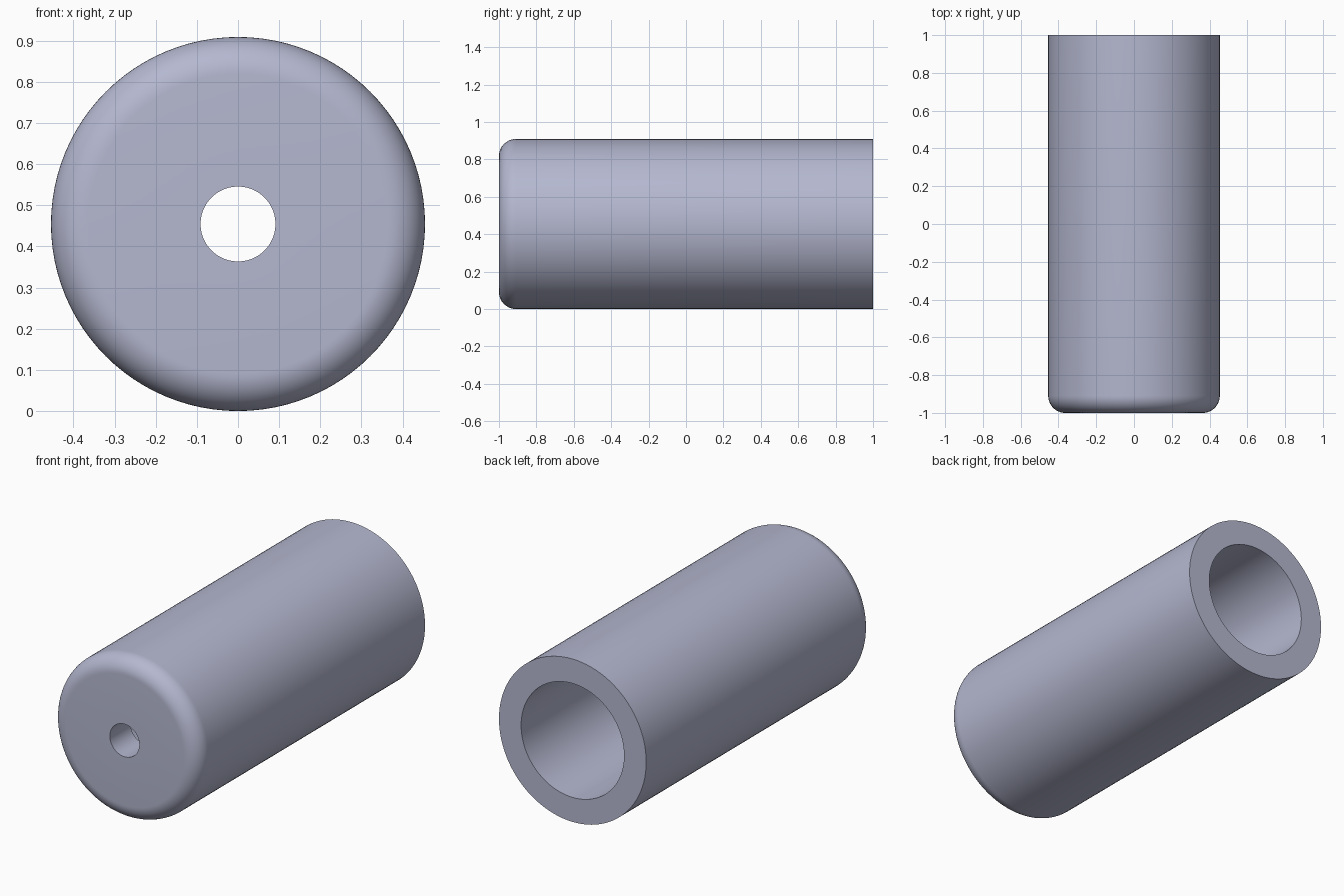
import bpy, bmesh, math
from mathutils import Matrix, Vector

cube = bpy.data.objects.get("Cube")
if cube:
    bpy.data.objects.remove(cube, do_unlink=True)

RADIUS, HOLE, BORE = 0.4545, 0.091, 0.318
FILLET, WALL, SEGMENTS = 0.091, 0.182, 96

# Single grey-blue finish
mat = bpy.data.materials.new("grey_blue")
mat.use_nodes = True
colour = (0.46, 0.48, 0.63, 1.0)
mat.diffuse_color = colour
mat.node_tree.nodes["Principled BSDF"].inputs["Base Color"].default_value = colour

# Closed wall section (radius, y): hole, front face, rounded rim, back rim, bore
profile = [(HOLE, -1 + WALL), (HOLE, -1)]
for i in range(13):
    a = math.radians(90 * i / 12)
    profile.append((RADIUS - FILLET + FILLET * math.sin(a),
                    -1 + FILLET - FILLET * math.cos(a)))
profile += [(RADIUS, 1), (BORE, 1), (BORE, -1 + WALL)]

# Spin the section about the long axis
bm = bmesh.new()
ring = [bm.verts.new((r, y, 0)) for r, y in profile]
edges = [bm.edges.new((ring[i], ring[(i + 1) % len(ring)])) for i in range(len(ring))]
bmesh.ops.spin(bm, geom=ring + edges, cent=(0, 0, 0), axis=(0, 1, 0),
               angle=math.tau, steps=SEGMENTS, use_merge=True)
bmesh.ops.remove_doubles(bm, verts=bm.verts, dist=1e-5)
bmesh.ops.recalc_face_normals(bm, faces=bm.faces)
bmesh.ops.transform(bm, matrix=Matrix.Translation(Vector((0, 0, RADIUS))), verts=bm.verts)

mesh = bpy.data.meshes.new("sleeve")
bm.to_mesh(mesh)
bm.free()
mesh.materials.append(mat)
sleeve = bpy.data.objects.new("sleeve", mesh)
bpy.context.collection.objects.link(sleeve)

# Smooth walls, crisp rims
bpy.ops.object.select_all(action="DESELECT")
sleeve.select_set(True)
bpy.context.view_layer.objects.active = sleeve
bpy.ops.object.shade_smooth_by_angle(angle=math.radians(30))
